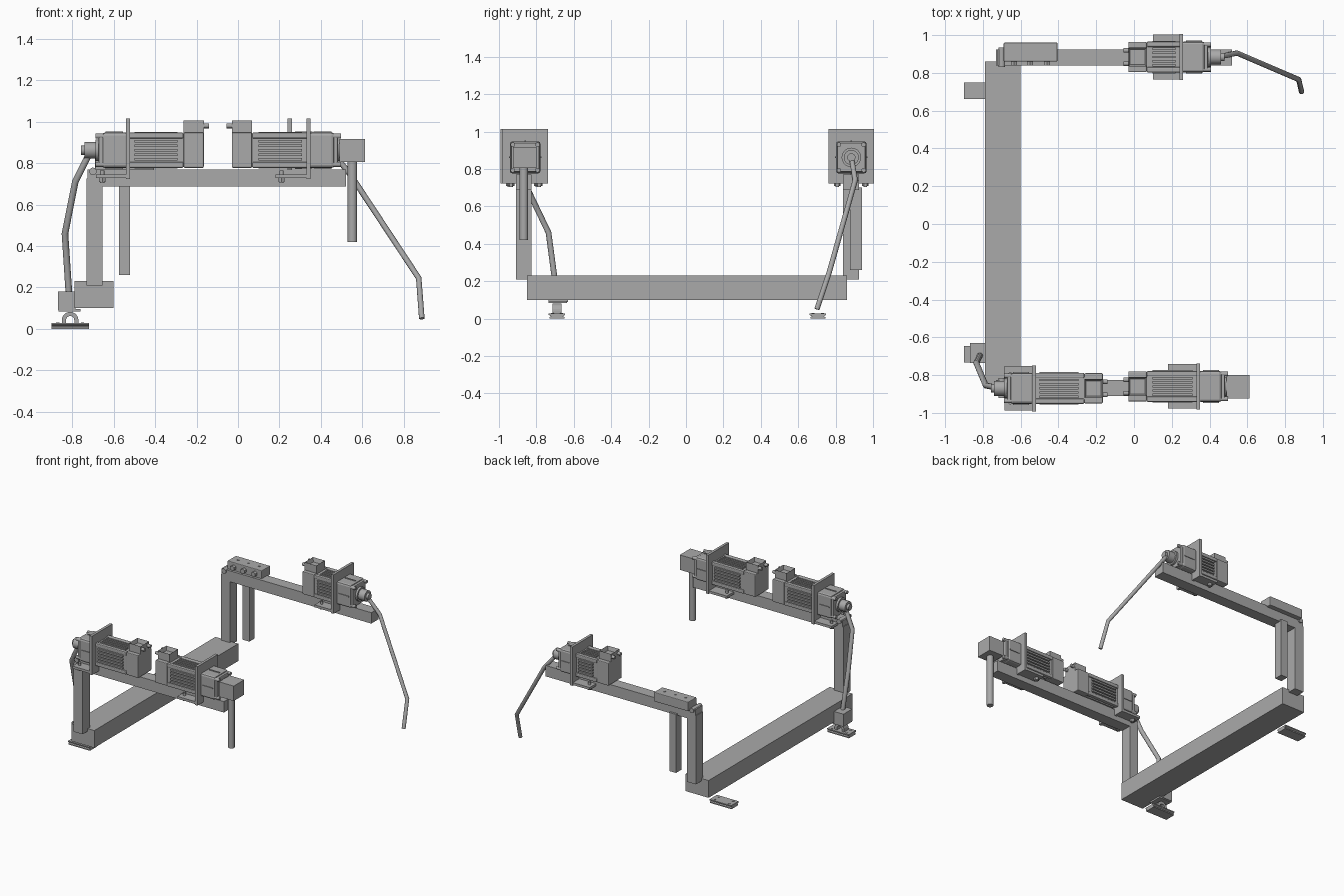
import bpy, bmesh, math
from mathutils import Vector

old = bpy.data.objects.get("Cube")
if old:
    bpy.data.objects.remove(old, do_unlink=True)


def material(name, value):
    m = bpy.data.materials.new(name)
    m.use_nodes = True
    col = (value, value, value, 1)
    m.diffuse_color = col
    m.node_tree.nodes["Principled BSDF"].inputs["Base Color"].default_value = col
    return m


GREY = material("machine grey", 0.4)


def finish(name, bm, smooth=False):
    bmesh.ops.recalc_face_normals(bm, faces=bm.faces)
    mesh = bpy.data.meshes.new(name)
    bm.to_mesh(mesh)
    bm.free()
    mesh.materials.append(GREY)
    obj = bpy.data.objects.new(name, mesh)
    bpy.context.collection.objects.link(obj)
    if smooth:
        bpy.ops.object.select_all(action="DESELECT")
        obj.select_set(True)
        bpy.context.view_layer.objects.active = obj
        bpy.ops.object.shade_smooth_by_angle(angle=math.radians(40))
    return obj


def box(name, x, y, z, bevel=0, recess=0):
    """Box from three (low, high) ranges, optionally bevelled or open-topped."""
    bm = bmesh.new()
    bmesh.ops.create_cube(bm, size=1)
    for v in bm.verts:
        v.co = [min(r) + (c + 0.5) * abs(r[1] - r[0]) for c, r in zip(v.co, (x, y, z))]
    if recess:
        top = max(bm.faces, key=lambda f: f.calc_center_median().z)
        bmesh.ops.inset_region(bm, faces=[top], thickness=0.014)
        bmesh.ops.translate(bm, verts=top.verts, vec=(0, 0, -recess))
    if bevel:
        bmesh.ops.bevel(bm, geom=bm.edges[:], offset=bevel, segments=2,
                        affect="EDGES", profile=0.5)
    return finish(name, bm)


def rod(name, a, b, r, sides=20):
    """Cylinder between two points."""
    a, b = Vector(a), Vector(b)
    bm = bmesh.new()
    bmesh.ops.create_cone(bm, cap_ends=True, segments=sides, radius1=r, radius2=r,
                          depth=(b - a).length)
    turn = (b - a).to_track_quat("Z", "Y").to_matrix()
    for v in bm.verts:
        v.co = turn @ v.co + (a + b) / 2
    return finish(name, bm, sides > 8)


def bent_tube(name, points, r):
    curve = bpy.data.curves.new(name, "CURVE")
    curve.dimensions = "3D"
    curve.bevel_depth = r
    curve.bevel_resolution = 3
    curve.use_fill_caps = True
    s = curve.splines.new("POLY")
    s.points.add(len(points) - 1)
    for p, co in zip(s.points, points):
        p.co = (*co, 1)
    curve.materials.append(GREY)
    bpy.context.collection.objects.link(bpy.data.objects.new(name, curve))


def extrude(name, profile, lo, hi, axis):
    """Prism from a 2D profile, along x (y, z profile) or y (x, z profile)."""
    bm = bmesh.new()
    place = (lambda p, t: (t, *p)) if axis == "x" else (lambda p, t: (p[0], t, p[1]))
    face = bm.faces.new([bm.verts.new(place(p, lo)) for p in profile])
    new = bmesh.ops.extrude_face_region(bm, geom=[face])["geom"]
    step = (hi - lo, 0, 0) if axis == "x" else (0, hi - lo, 0)
    bmesh.ops.translate(bm, vec=step,
                        verts=[g for g in new if isinstance(g, bmesh.types.BMVert)])
    return finish(name, bm)


# Frame: floor beam, uprights and arms
box("floor_beam", (-0.79, -0.60), (-0.85, 0.86), (0.10, 0.23))
for side, y in (("front", (-0.91, -0.825)), ("back", (0.84, 0.925))):
    box(side + "_post", (-0.73, -0.655), y, (0.21, 0.725))
    box(side + "_arm", (-0.725, 0.52), y, (0.688, 0.77))
    rod(side + "_arm_pin", (-0.7, y[0] - 0.01, 0.76), (-0.7, y[1] + 0.01, 0.76), 0.018)

# Hanging post and its bolted clamp block
box("hanging_post", (-0.575, -0.52), (0.877, 0.94), (0.26, 0.70))
box("clamp_block", (-0.69, -0.405), (0.86, 0.96), (0.76, 0.83), 0.005)
for i, x in enumerate((-0.635, -0.55, -0.46)):
    rod(f"clamp_bolt_{i}", (x, 0.838, 0.795), (x, 0.87, 0.795), 0.019, 6)
    rod(f"clamp_screw_{i}", (x, 0.91, 0.82), (x, 0.91, 0.834), 0.008)


def motor(tag, flange_x, cy, length, s, foot, hub=True):
    """Gear motor; s is the x direction of its output, foot the bracket's range."""
    cz = 0.862

    def X(a, b):
        return tuple(sorted((flange_x + s * a, flange_x + s * b)))

    def P(u, dy, dz):
        return (flange_x + s * u, cy + dy, cz + dz)

    def about(c, h):
        return (c - h, c + h)

    rear = -length + 0.098
    box(tag + "_rear_cover", X(-length, rear), about(cy, 0.08), about(cz, 0.085), 0.006)
    box(tag + "_terminal_box", X(-length, rear), about(cy, 0.05), (0.94, 1.005),
        recess=0.03)
    for i, dy in enumerate((-0.035, 0.035)):
        rod(f"{tag}_cable_plug_{i}", P(-length, dy, 0.118), P(-length - 0.025, dy, 0.118), 0.012)
    # finned housing
    box(tag + "_housing", X(rear, 0), about(cy, 0.073), about(cz, 0.078))
    for i in range(4):
        sy, sz = (1 if i & 1 else -1), (1 if i & 2 else -1)
        box(f"{tag}_housing_corner_{i}", X(rear, 0), about(cy + sy * 0.068, 0.014),
            about(cz + sz * 0.071, 0.014), 0.006)
    for i in range(5):
        d = (i - 2) * 0.022
        fin = X(rear + 0.03, -0.03)
        box(f"{tag}_side_fins_{i}", fin, about(cy, 0.086), about(cz + d, 0.006))
        box(f"{tag}_top_fins_{i}", fin, about(cy + d, 0.006), about(cz, 0.088))
    # angle bracket
    box(tag + "_bracket_plate", X(-0.01, 0.01), about(cy, 0.122), (0.722, 1.014))
    box(tag + "_bracket_foot", foot, about(cy, 0.118), (0.727, 0.745))
    fx = foot[0] + 0.03
    for i, dy in enumerate((-0.075, 0.075)):
        rod(f"{tag}_foot_bolt_{i}", (fx, cy + dy, 0.705), (fx, cy + dy, 0.765), 0.01)
        rod(f"{tag}_foot_nut_{i}", (fx, cy + dy, 0.708), (fx, cy + dy, 0.727), 0.017, 6)
    # gearbox with slots and corner screws
    box(tag + "_gearbox", X(0, 0.125), about(cy, 0.082), about(cz, 0.086), 0.014)
    box(tag + "_gearbox_front", X(0.12, 0.142), about(cy, 0.076), about(cz, 0.078), 0.006)
    box(tag + "_gearbox_ribs", X(0.025, 0.11), about(cy, 0.087), about(cz, 0.004))
    box(tag + "_gearbox_top_rib", X(0.025, 0.11), about(cy, 0.004), about(cz, 0.091))
    for i in range(4):
        dy, dz = (0.066 if i & 1 else -0.066), (0.068 if i & 2 else -0.068)
        rod(f"{tag}_gearbox_screw_{i}", P(0.12, dy, dz), P(0.157, dy, dz), 0.012)
    rod(tag + "_output_flange", P(0.14, 0, 0), P(0.158, 0, 0), 0.052)
    if hub:
        rod(tag + "_hub", P(0.15, 0, 0), P(0.21, 0, 0), 0.04)
        rod(tag + "_shaft", P(0.2, 0, 0), P(0.228, 0, 0), 0.022)


motor("right_motor", -0.53, -0.87, 0.365, -1, (-0.685, -0.525))
motor("left_motor", 0.34, -0.86, 0.37, 1, (0.18, 0.345), hub=False)
motor("back_motor", 0.25, 0.884, 0.28, 1, (0.10, 0.255))

# Output levers
box("left_output_block", (0.49, 0.612), (-0.925, -0.80), (0.805, 0.917))
rod("left_drop_tube", (0.552, -0.867, 0.42), (0.552, -0.867, 0.81), 0.023)
bent_tube("right_lever", [(-0.71, -0.87, 0.86), (-0.785, -0.855, 0.71),
                          (-0.835, -0.735, 0.46), (-0.815, -0.695, 0.16)], 0.016)
bent_tube("back_lever", [(0.45, 0.885, 0.86), (0.545, 0.905, 0.74),
                         (0.872, 0.765, 0.245), (0.887, 0.70, 0.05)], 0.014)

# Foot pads: grooved rails with four screws
for tag, y in (("back", 0.705), ("front", -0.69)):
    half = [(0.04, 0), (0.04, 0.008), (0.032, 0.013), (0.044, 0.02), (0.044, 0.028)]
    profile = [(y + a, z) for a, z in half] + [(y - a, z) for a, z in reversed(half)]
    extrude(tag + "_foot_rail", profile, -0.90, -0.72, "x")
    for i, x in enumerate((-0.87, -0.75)):
        for j, dy in enumerate((-0.025, 0.025)):
            rod(f"{tag}_foot_screw_{i}{j}", (x, y + dy, 0.02), (x, y + dy, 0.031), 0.008)

# Pivot under the right lever: arched eye and clevis block
arc = [math.pi * i / 12 for i in range(13)]
ring = [(-0.81 + r * math.cos(t), 0.042 + r * math.sin(t))
        for r, ts in ((0.04, arc), (0.02, arc[::-1])) for t in ts]
ring = [(ring[0][0], 0.02)] + ring[:13] + [(ring[12][0], 0.02),
        (ring[13][0], 0.02)] + ring[13:] + [(ring[-1][0], 0.02)]
extrude("pivot_eye", ring, -0.715, -0.665, "y")
box("clevis_plate", (-0.865, -0.76), (-0.735, -0.635), (0.083, 0.095))
box("clevis_block", (-0.868, -0.785), (-0.735, -0.63), (0.09, 0.18))
